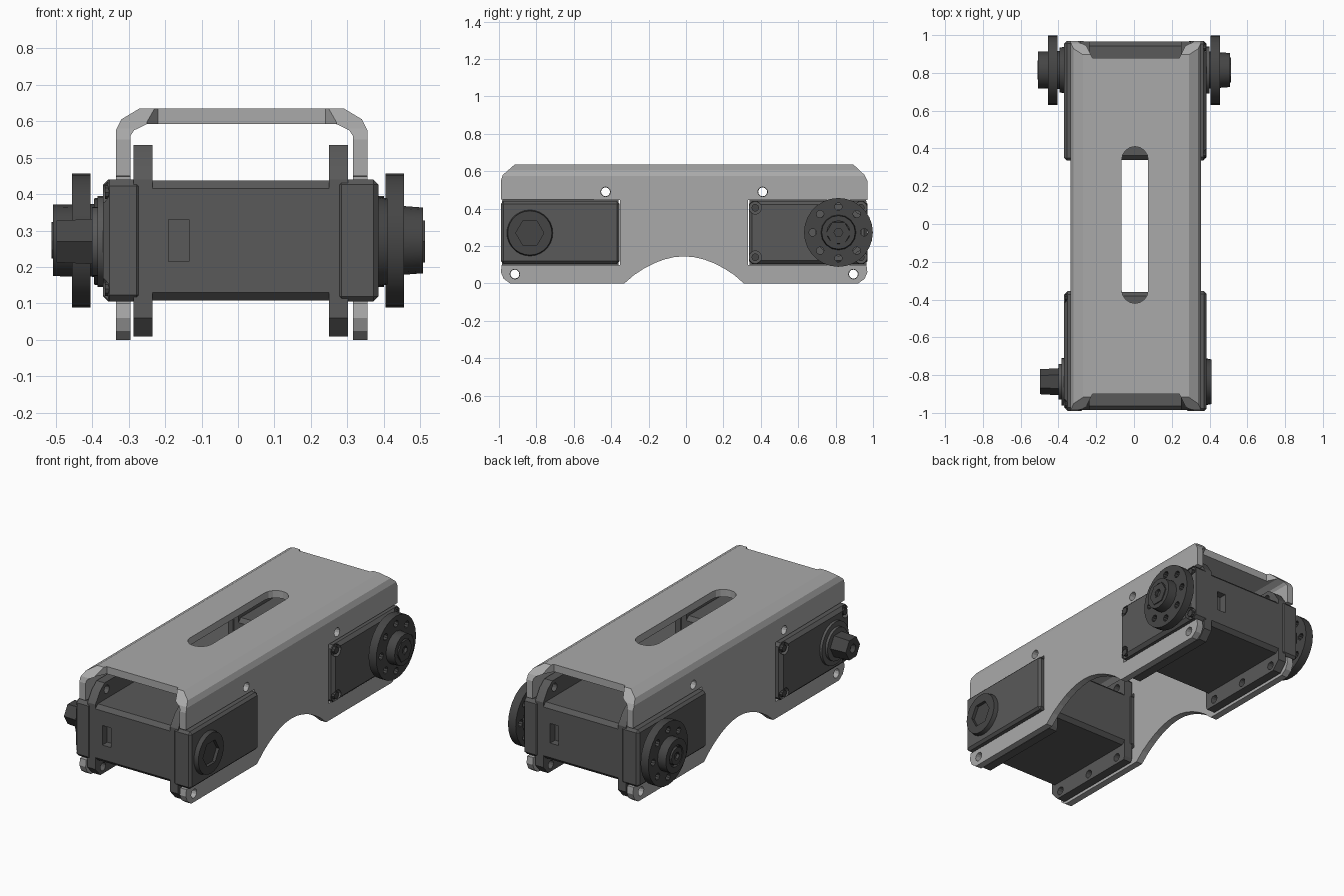
import bpy, bmesh
from math import pi, cos, sin
from mathutils import Matrix, Vector

if "Cube" in bpy.data.objects:
    bpy.data.objects.remove(bpy.data.objects["Cube"])


def material(name, v):
    m = bpy.data.materials.new(name)
    m.diffuse_color = (v, v, v, 1)
    m.use_nodes = True
    m.node_tree.nodes["Principled BSDF"].inputs["Base Color"].default_value = m.diffuse_color
    return m


LIGHT, DARK, BLACK = material("metal", 0.4), material("case", 0.1), material("horn", 0.06)


def finish(name, bm, mat=None):
    bmesh.ops.recalc_face_normals(bm, faces=bm.faces)
    me = bpy.data.meshes.new(name)
    bm.to_mesh(me)
    bm.free()
    ob = bpy.data.objects.new(name, me)
    bpy.context.collection.objects.link(ob)
    if mat:
        me.materials.append(mat)
    return ob


def prism(name, pts, axis, a, b, mat=None):
    """Extrude a 2D outline along axis (0, 1 or 2) from a to b."""
    bm = bmesh.new()
    verts = []
    for p in pts:
        c = list(p)
        c.insert(axis, a)
        verts.append(bm.verts.new(c))
    face = bm.faces.new(verts)
    ext = bmesh.ops.extrude_face_region(bm, geom=[face])
    d = Vector((0, 0, 0))
    d[axis] = b - a
    bmesh.ops.translate(bm, vec=d, verts=[v for v in ext["geom"] if isinstance(v, bmesh.types.BMVert)])
    return finish(name, bm, mat)


def box(name, x, y, z, mat=None, bevel=0):
    bm = bmesh.new()
    bmesh.ops.create_cube(bm, size=1)
    for v in bm.verts:
        v.co = [(r[0] + r[1]) / 2 + c * (r[1] - r[0]) for c, r in zip(v.co, (x, y, z))]
    if bevel:
        bmesh.ops.bevel(bm, geom=bm.edges[:], offset=bevel, segments=1, affect='EDGES')
    return finish(name, bm, mat)


def rod(name, y, z, a, b, r, r2=None, n=28, mat=None):
    """Cylinder or cone along x from a (radius r) to b (radius r2)."""
    bm = bmesh.new()
    bmesh.ops.create_cone(bm, cap_ends=True, segments=n, radius1=r,
                          radius2=r if r2 is None else r2, depth=b - a)
    bm.transform(Matrix.Translation(((a + b) / 2, y, z)) @ Matrix.Rotation(pi / 2, 4, 'Y'))
    return finish(name, bm, mat)


def carve(ob, cutters, op='DIFFERENCE'):
    bpy.context.view_layer.objects.active = ob
    for c in cutters:
        m = ob.modifiers.new("carve", 'BOOLEAN')
        m.operation, m.solver, m.object = op, 'EXACT', c
        bpy.ops.object.modifier_apply(modifier=m.name)
        bpy.data.objects.remove(c)
    return ob


def smooth(ob):
    bpy.ops.object.select_all(action='DESELECT')
    ob.select_set(True)
    bpy.context.view_layer.objects.active = ob
    bpy.ops.object.shade_smooth_by_angle(angle=pi / 7)


# Channel bracket: bent U section trimmed by its side outline
half = [(0.345, -0.02), (0.345, 0.575), (0.33, 0.605), (0.28, 0.635)]
inner = [(0.26, 0.592), (0.295, 0.575), (0.305, 0.56), (0.305, -0.02)]
right = half[::-1] + inner[::-1]
u = [(0.01 - x, z) for x, z in half] + [(0.01 + x, z) for x, z in half[::-1]]
u += [(0.01 + x, z) for x, z in inner[::-1]] + [(0.01 - x, z) for x, z in inner]
bracket = prism("channel_bracket", u, 1, -1.05, 1.05, LIGHT)

arch = [(-0.33 + 0.64 * i / 12, 0.145 * sin(pi * i / 12) ** 0.85) for i in range(1, 12)]
side = [(-0.99, 0.45), (-0.99, 0.55), (-0.98, 0.58), (-0.90, 0.65),
        (0.88, 0.65), (0.955, 0.58), (0.97, 0.55), (0.97, 0.447),
        (0.332, 0.447), (0.332, 0.1), (0.965, 0.1), (0.97, 0.06), (0.955, 0.025), (0.92, 0.0),
        (0.31, 0.0)] + arch[::-1] + [(-0.33, 0.0),
        (-0.94, 0.0), (-0.975, 0.025), (-0.99, 0.06), (-0.985, 0.1), (-0.352, 0.1), (-0.352, 0.447)]
carve(bracket, [prism("outline", side, 0, -0.6, 0.6)], 'INTERSECT')

# Bracket slot, end reliefs in the top plate and screw holes
r = 0.07
slot = [(0.005 + r * cos(pi * i / 8), 0.34 + r * sin(pi * i / 8)) for i in range(9)]
slot += [(0.005 - r * cos(pi * i / 8), -0.35 - r * sin(pi * i / 8)) for i in range(9)]
cutters = [prism("slot", slot, 2, 0.5, 0.7)]
for s in (-1, 1):
    relief = [(x, -0.01 + s * y) for x, y in
              ((-0.25, 1.1), (-0.25, 0.95), (-0.22, 0.89), (0.24, 0.89), (0.27, 0.95), (0.27, 1.1))]
    cutters.append(prism("relief", relief, 2, 0.57, 0.7))
    for dy, z in ((0.42, 0.49), (0.905, 0.05)):
        cutters.append(rod("hole", -0.01 + s * dy, z, -0.6, 0.6, 0.026, n=12))
carve(bracket, cutters)


def motor(label, turn):
    """Front motor with its output on -x; turn places the copy."""
    made = []

    def add(ob):
        ob.name = label + "_" + ob.name
        made.append(ob)
        return ob

    yc, zc = -0.835, 0.27
    # Three case sections
    mid = add(box("case_middle", (-0.305, 0.31), (-0.985, -0.36), (0.108, 0.437), DARK, 0.022))
    carve(mid, [box("port", (-0.19, -0.135), (-1.1, -0.94), (0.215, 0.33))])
    add(box("case_cover", (0.27, 0.385), (-0.99, -0.356), (0.105, 0.44), DARK, 0.014))
    cap = add(box("case_output_cap", (-0.37, -0.26), (-0.99, -0.356), (0.105, 0.44), DARK, 0.018))
    corners = [(y, z) for y in (-0.955, -0.39) for z in (0.14, 0.405)]
    carve(cap, [rod("well", y, z, -0.5, -0.345, 0.034, n=14) for y, z in corners])
    for y, z in corners:
        add(rod("case_screw", y, z, -0.365, -0.33, 0.02, n=10, mat=BLACK))
    # Mounting plates against the bracket walls
    ear = [(-0.985, 0.06), (-0.94, 0.01), (-0.37, 0.01), (-0.36, 0.03),
           (-0.36, 0.515), (-0.38, 0.535), (-0.90, 0.535), (-0.945, 0.5), (-0.985, 0.44)]
    for a, b in ((-0.287, -0.235), (0.25, 0.302)):
        plate = add(prism("mounting_plate", ear, 0, a, b, DARK))
        carve(plate, [rod("hole", y, z, a - 0.1, b + 0.1, 0.024, n=12)
                      for y, z in ((-0.915, 0.05), (-0.67, 0.05), (-0.43, 0.05),
                                   (-0.43, 0.49), (-0.67, 0.49), (-0.88, 0.49))])
    # Output boss with hex shaft, and idler boss with socket
    add(rod("output_boss", yc, zc, -0.385, -0.36, 0.125, mat=DARK))
    add(rod("output_collar", yc, zc, -0.40, -0.38, 0.095, mat=DARK))
    shaft = add(rod("output_shaft", yc, zc, -0.498, -0.39, 0.066, 0.072, 6, BLACK))
    carve(shaft, [rod("bore", yc, zc, -0.6, -0.47, 0.025, n=12)])
    boss = add(rod("idler_boss", yc, zc, 0.375, 0.41, 0.125, 0.118, mat=BLACK))
    carve(boss, [rod("socket", yc, zc, 0.392, 0.5, 0.075, n=6)])
    for ob in made:
        ob.data.transform(turn)
        smooth(ob)


motor("front_motor", Matrix.Identity(4))
motor("back_motor", Matrix.Translation((0.015, -0.02, 0)) @ Matrix.Rotation(pi, 4, 'Z'))

# Drilled horn discs with hubs on the back motor
for label, s in (("right", 1), ("left", -1)):
    y, z = 0.815, 0.273

    def span(a, b):
        return sorted((s * a, s * b))

    disc = rod(label + "_horn_disc", y, z, *span(0.405, 0.455), 0.184, mat=BLACK)
    carve(disc, [rod("hole", y + 0.138 * cos(i * pi / 4), z + 0.138 * sin(i * pi / 4),
                     -0.6, 0.6, 0.02, n=10) for i in range(8)])
    ra, rb = (0.1, 0.09) if s > 0 else (0.098, 0.1)
    hub = rod(label + "_horn_hub", y, z, *span(0.38, 0.508), ra, rb, 16, BLACK)
    carve(hub, [rod("bore", y, z, *span(0.49, 0.6), 0.062, n=16)])
    screw = rod(label + "_horn_screw", y, z, *span(0.48, 0.512), 0.05, n=12, mat=BLACK)
    carve(screw, [rod("socket", y, z, *span(0.495, 0.6), 0.024, n=6)])
    for ob in (disc, hub, screw):
        smooth(ob)
